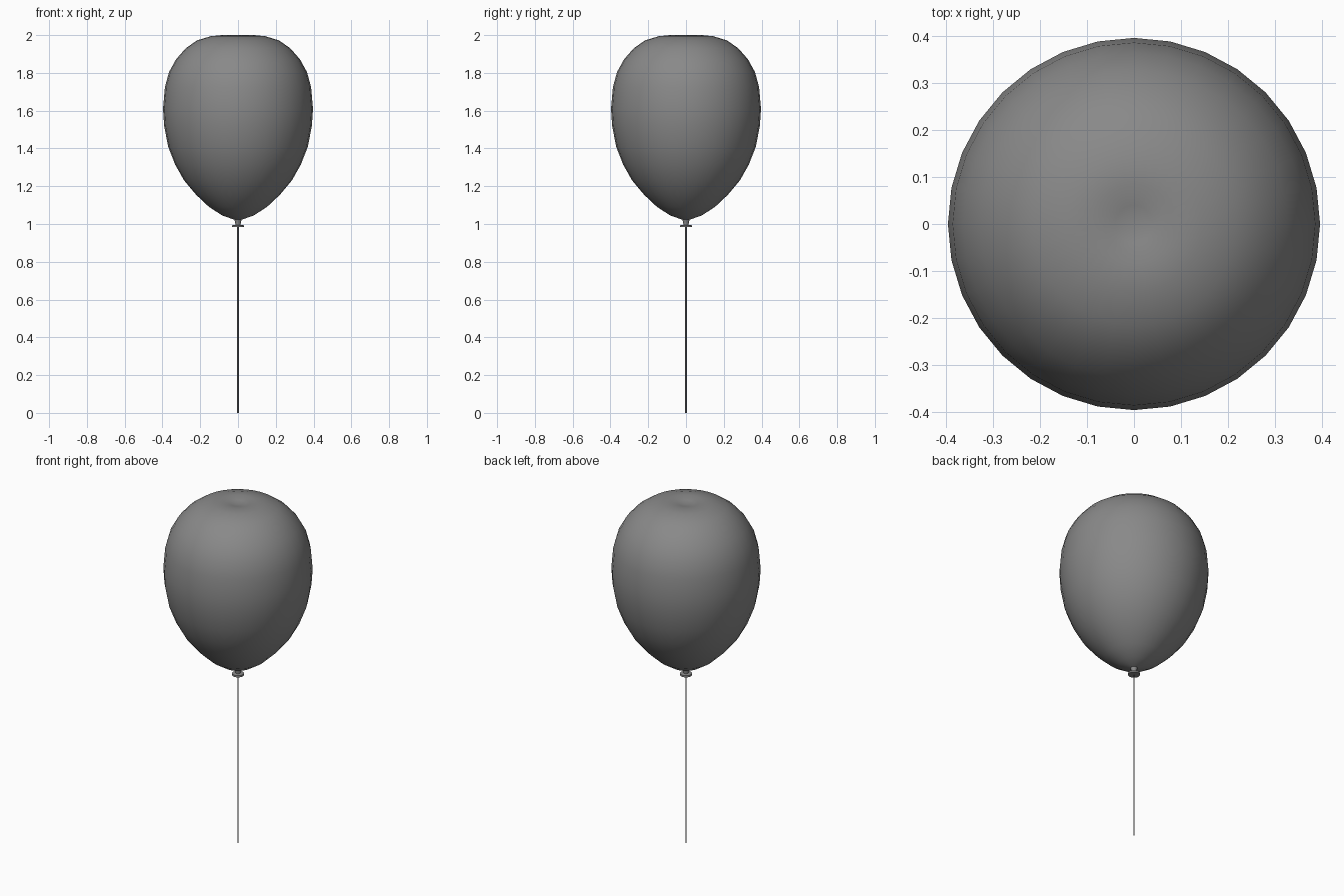
import bpy, bmesh, math

cube = bpy.data.objects.get("Cube")
if cube:
    bpy.data.objects.remove(cube, do_unlink=True)

# Shared material
grey = bpy.data.materials.new("rubber grey")
grey.use_nodes = True
colour = (0.25, 0.25, 0.25, 1)
grey.diffuse_color = colour
grey.node_tree.nodes["Principled BSDF"].inputs["Base Color"].default_value = colour


def lathe(name, profile, sides, sharp_angle):
    """Spin a top-to-bottom (radius, height) profile around z."""
    bm = bmesh.new()
    verts = [bm.verts.new((r, 0, z)) for r, z in profile]
    edges = [bm.edges.new(pair) for pair in zip(verts, verts[1:])]
    bmesh.ops.spin(bm, geom=verts + edges, cent=(0, 0, 0), axis=(0, 0, 1),
                   angle=math.tau, steps=sides, use_duplicate=False)
    bmesh.ops.remove_doubles(bm, verts=bm.verts[:], dist=0.0005)
    bmesh.ops.recalc_face_normals(bm, faces=bm.faces[:])
    mesh = bpy.data.meshes.new(name)
    bm.to_mesh(mesh)
    bm.free()
    mesh.materials.append(grey)
    obj = bpy.data.objects.new(name, mesh)
    bpy.context.collection.objects.link(obj)
    bpy.ops.object.select_all(action='DESELECT')
    obj.select_set(True)
    bpy.context.view_layer.objects.active = obj
    bpy.ops.object.shade_smooth_by_angle(angle=math.radians(sharp_angle))
    return obj


# Balloon body, with a shallow dimple in the crown
lathe("balloon_body", [
    (0, 1.985), (0.04, 1.99), (0.085, 2.0), (0.145, 1.994), (0.217, 1.972),
    (0.277, 1.93), (0.328, 1.872), (0.365, 1.805), (0.387, 1.725),
    (0.397, 1.61), (0.391, 1.52), (0.37, 1.41), (0.333, 1.315),
    (0.285, 1.23), (0.222, 1.155), (0.153, 1.09), (0.083, 1.045),
    (0.02, 1.023), (0, 1.02)], 32, 60)

# Tied neck with its flared lip
lathe("balloon_neck", [
    (0, 1.03), (0.02, 1.025), (0.015, 1.01), (0.014, 0.996), (0.032, 0.993),
    (0.032, 0.983), (0, 0.983)], 16, 40)

# Hanging string
lathe("string", [(0, 0.99), (0.004, 0.99), (0.004, 0), (0, 0)], 8, 50)
